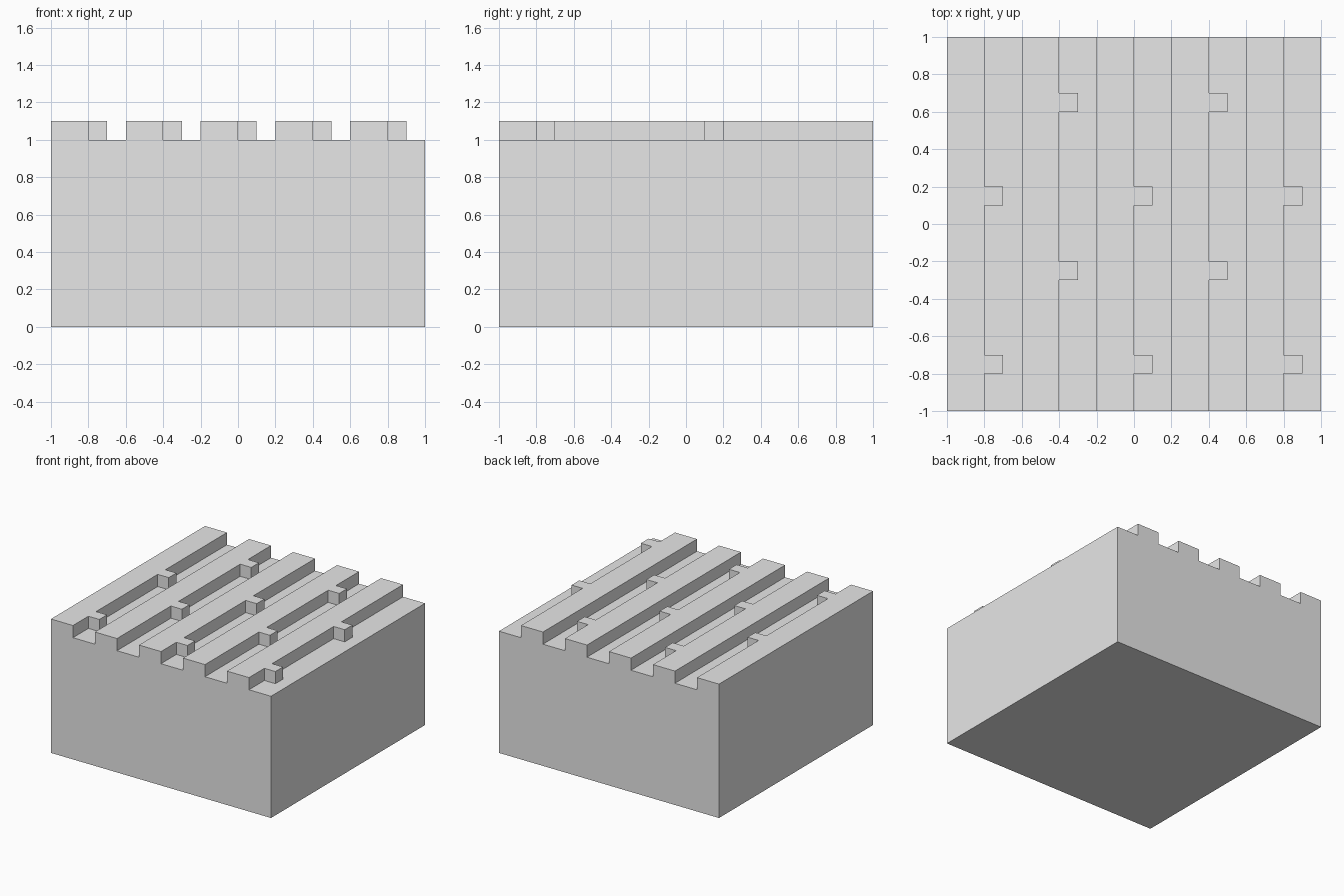
import bpy
import bmesh
import math
from mathutils import Vector

default_cube = bpy.data.objects.get("Cube")
if default_cube:
    bpy.data.objects.remove(default_cube, do_unlink=True)

CELL = 0.1
RIB_PITCH = 4  # cells from one rib to the next
RIB_WIDTH = 2  # cells

# Tab rows, in cells from the front, for even and odd ribs
TAB_ROWS = ((2, 11), (7, 16))


def is_raised(face):
    """True for top cells that belong to a rib or one of its side tabs."""
    center = face.calc_center_median()
    if face.normal.z < 0.5:
        return False
    column = math.floor((center.x + 1) / CELL)
    row = math.floor((center.y + 1) / CELL)
    rib, offset = divmod(column, RIB_PITCH)
    is_tab = offset == RIB_WIDTH and row in TAB_ROWS[rib % 2]
    return offset < RIB_WIDTH or is_tab


# Solid base block, 2 x 2 x 1
bm = bmesh.new()
bmesh.ops.create_cube(bm, size=2)
for v in bm.verts:
    v.co.z = (v.co.z + 1) / 2

# Cut it into cells along both horizontal axes
for axis in (Vector((1, 0, 0)), Vector((0, 1, 0))):
    for i in range(1, 20):
        bmesh.ops.bisect_plane(
            bm, geom=bm.verts[:] + bm.edges[:] + bm.faces[:],
            plane_co=axis * (i * CELL - 1), plane_no=axis)

# Raise the ribs and tabs
bm.normal_update()
raised = [f for f in bm.faces if is_raised(f)]
result = bmesh.ops.extrude_face_region(bm, geom=raised)
new_verts = [g for g in result["geom"] if isinstance(g, bmesh.types.BMVert)]
bmesh.ops.translate(bm, verts=new_verts, vec=(0, 0, CELL))
leftover = [f for f in raised if f.is_valid]
if leftover:
    bmesh.ops.delete(bm, geom=leftover, context="FACES")

# Merge the cells back into clean flat faces
bmesh.ops.dissolve_limit(bm, angle_limit=math.radians(1),
                         verts=bm.verts[:], edges=bm.edges[:])
bmesh.ops.recalc_face_normals(bm, faces=bm.faces[:])

mesh = bpy.data.meshes.new("ribbed_block")
bm.to_mesh(mesh)
bm.free()
block = bpy.data.objects.new("ribbed_block", mesh)
bpy.context.collection.objects.link(block)

# Plain light grey
grey = bpy.data.materials.new("light_grey")
grey.use_nodes = True
grey.diffuse_color = (0.8, 0.8, 0.8, 1)
bsdf = next(n for n in grey.node_tree.nodes if n.type == "BSDF_PRINCIPLED")
bsdf.inputs["Base Color"].default_value = (0.8, 0.8, 0.8, 1)
mesh.materials.append(grey)
